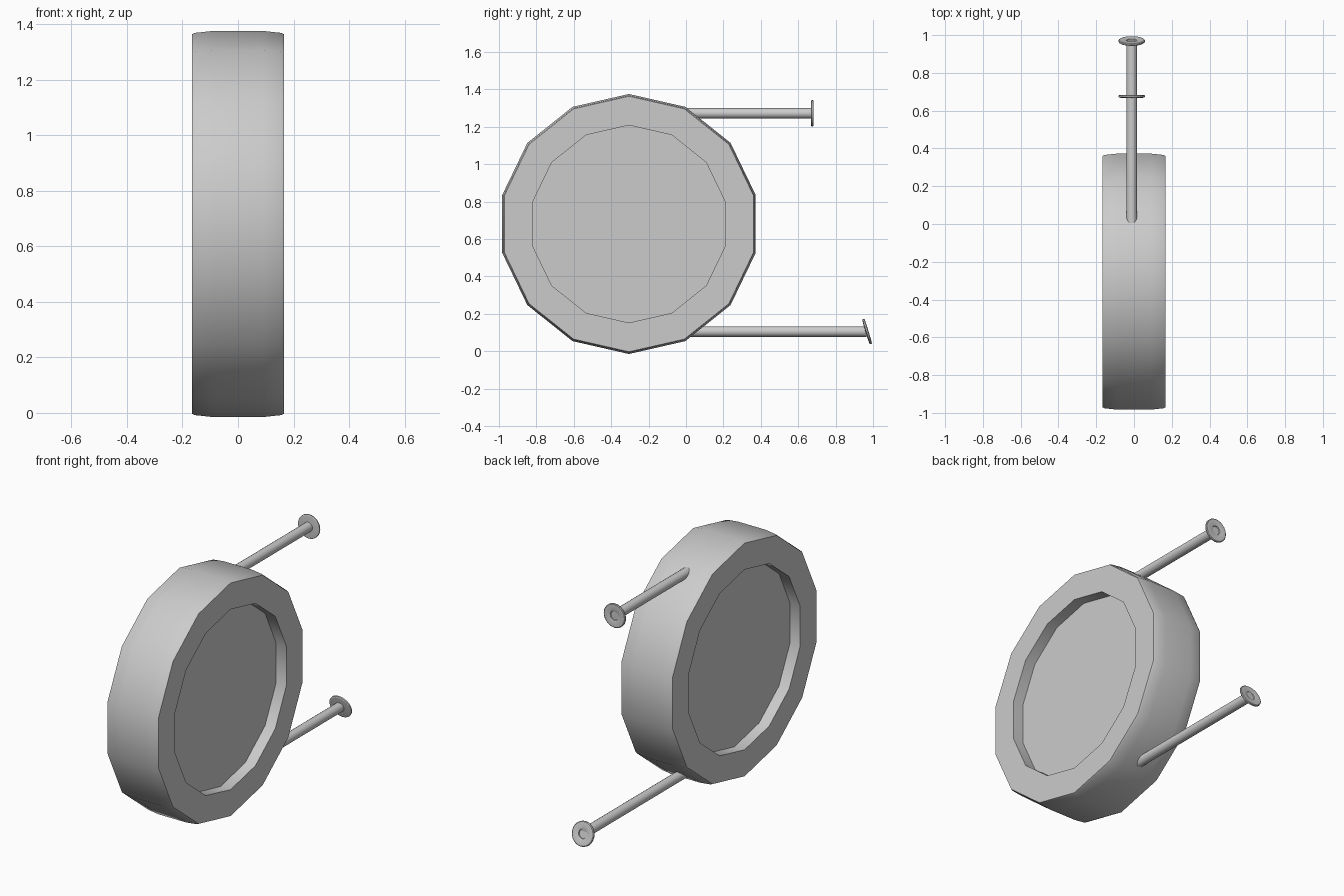
import bpy, bmesh, math
from mathutils import Matrix

if "Cube" in bpy.data.objects:
    bpy.data.objects.remove(bpy.data.objects["Cube"])


def lathe(name, profile, segments, matrix, smooth):
    """Spin (radius, height) points about local Z, cap open ends, place by matrix."""
    bm = bmesh.new()
    rings = []
    for r, h in profile:
        rings.append([bm.verts.new((r * math.cos(2 * math.pi * i / segments),
                                    r * math.sin(2 * math.pi * i / segments), h))
                      for i in range(segments)])
    for a, b in zip(rings, rings[1:]):
        for i in range(segments):
            j = (i + 1) % segments
            bm.faces.new((a[i], a[j], b[j], b[i]))
    bm.faces.new(rings[0][::-1])
    bm.faces.new(rings[-1])
    bmesh.ops.recalc_face_normals(bm, faces=bm.faces)
    mesh = bpy.data.meshes.new(name)
    bm.to_mesh(mesh)
    bm.free()
    obj = bpy.data.objects.new(name, mesh)
    bpy.context.collection.objects.link(obj)
    obj.matrix_world = matrix
    bpy.ops.object.select_all(action='DESELECT')
    obj.select_set(True)
    bpy.context.view_layer.objects.active = obj
    bpy.ops.object.shade_smooth_by_angle(angle=math.radians(smooth))
    return obj


# Wheel drum: 14 sides, chamfered rim and a recessed disc on both faces
half = [(0.528, 0.10), (0.528, 0.166), (0.683, 0.166), (0.688, 0.155), (0.695, 0.09)]
profile = [(r, -h) for r, h in half] + half[::-1]
lathe("wheel_drum", profile, 14,
      Matrix.Translation((0, -0.305, 0.68)) @ Matrix.Rotation(math.pi / 2, 4, 'Y'), 30)

# Two rods to the rear, each ending in a round flange; the lower one is tilted
X = -0.012
R = 0.028
to_back = Matrix.Rotation(-math.pi / 2, 4, 'X')
for label, z, end, tilt in (("upper", 1.272, 0.675, 0), ("lower", 0.105, 0.968, 17)):
    lathe(label + "_rod", [(R, -0.10), (R, end - 0.004)], 16,
          Matrix.Translation((X, 0, z)) @ to_back, 40)
    flange = [(0.045, -0.008), (0.066, -0.006), (0.070, -0.003), (0.070, 0.004),
              (0.066, 0.007), (0.034, 0.008), (0.027, 0.005), (0.025, 0.0)]
    lathe(label + "_flange", flange, 24,
          Matrix.Translation((X, end, z)) @ Matrix.Rotation(math.radians(tilt), 4, 'X') @ to_back, 30)
